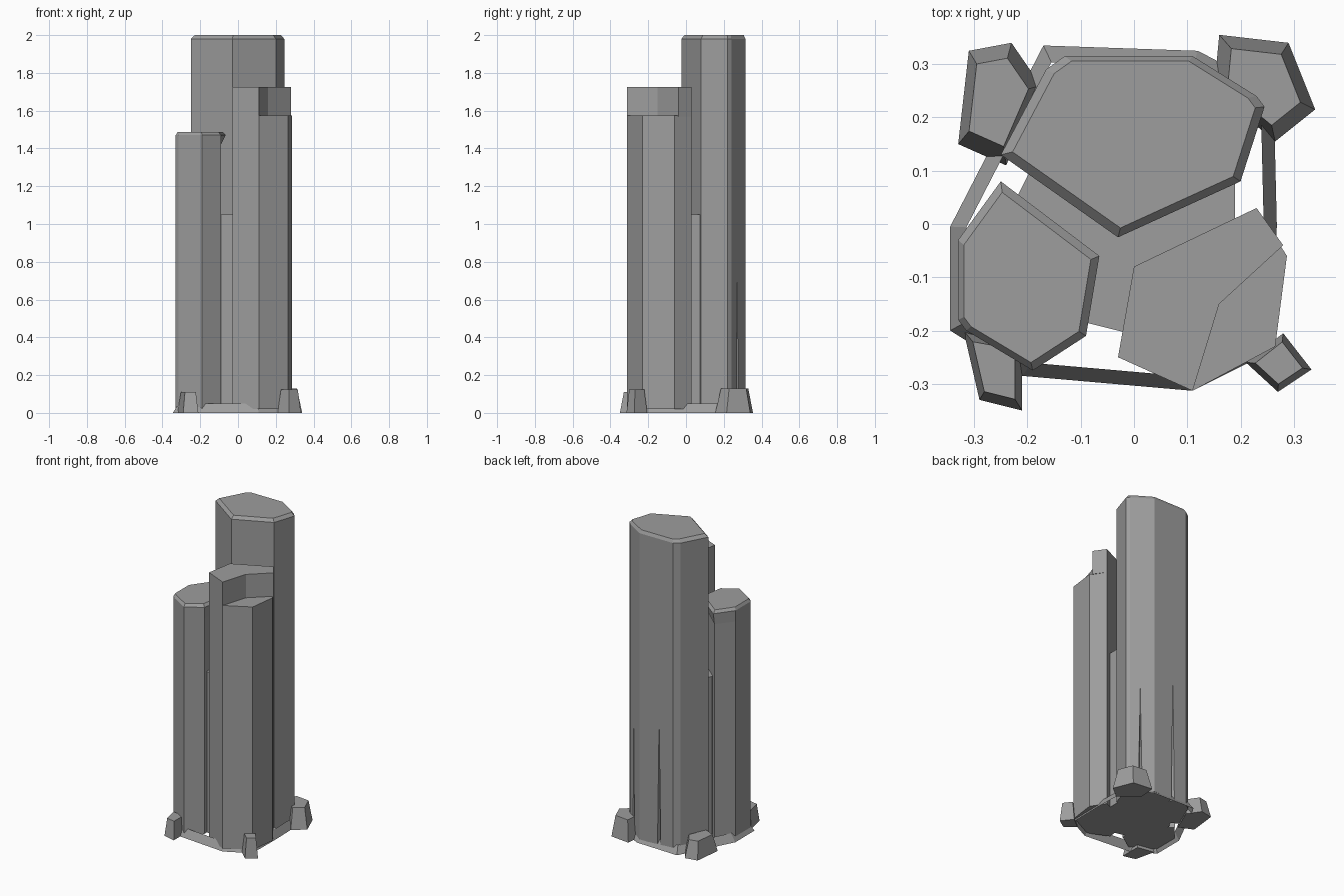
import bpy
import bmesh
from mathutils import Vector

cube = bpy.data.objects.get("Cube")
if cube:
    bpy.data.objects.remove(cube, do_unlink=True)

stone = bpy.data.materials.new("grey_stone")
stone.use_nodes = True
stone.diffuse_color = (0.34, 0.34, 0.34, 1)
stone.node_tree.nodes["Principled BSDF"].inputs["Base Color"].default_value = (0.34, 0.34, 0.34, 1)


def scaled(outline, factor):
    """Shrink or grow an outline about its middle."""
    mid = sum((Vector(p) for p in outline), Vector((0, 0))) / len(outline)
    return [mid + (Vector(p) - mid) * factor for p in outline]


def loft(name, layers, caps=True):
    """Join stacked outlines, given as (outline, height), into one mesh."""
    bm = bmesh.new()
    rings = [[bm.verts.new((p[0], p[1], z)) for p in outline] for outline, z in layers]
    n = len(rings[0])
    for low, high in zip(rings, rings[1:]):
        for i in range(n):
            j = (i + 1) % n
            bm.faces.new((low[i], low[j], high[j], high[i]))
    if caps:
        bm.faces.new(rings[0])
        bm.faces.new(rings[-1])
    bmesh.ops.recalc_face_normals(bm, faces=bm.faces)
    mesh = bpy.data.meshes.new(name)
    bm.to_mesh(mesh)
    bm.free()
    mesh.materials.append(stone)
    obj = bpy.data.objects.new(name, mesh)
    bpy.context.collection.objects.link(obj)
    return obj


# Tall back column with a chamfered top
tall = [(-0.25, 0.13), (-0.03, -0.025), (0.2, 0.08), (0.245, 0.22), (0.23, 0.24),
        (0.11, 0.315), (-0.13, 0.315), (-0.165, 0.29)]
tall_column = loft("tall_column", [(tall, 0.02), (tall, 1.98), (scaled(tall, 0.92), 2)])

# Narrow cracks that taper upwards in the back of the tall column
for i, (centre, along, inward) in enumerate([
        ((-0.03, 0.315), (1, 0), (0, -1)),
        ((0.18, 0.271), (0.85, -0.53), (-0.53, -0.85))]):
    c, a, d = Vector(centre), Vector(along), Vector(inward)
    wedge = [c - a * 0.018 - d * 0.02, c + a * 0.018 - d * 0.02, c + d * 0.04]
    tip = [c - d * 0.02 + (p - c) * 0.02 for p in wedge]
    cutter = loft(f"crack_cutter_{i + 1}", [(wedge, -0.02), (tip, 1.25 - 0.2 * i)])
    cutter.hide_render = True
    cutter.hide_viewport = True
    cutter.display_type = 'WIRE'
    cut = tall_column.modifiers.new("crack", 'BOOLEAN')
    cut.operation = 'DIFFERENCE'
    cut.solver = 'EXACT'
    cut.object = cutter

# Short column on the right, flaring slightly at its top
short_foot = [(-0.33, -0.03), (-0.25, 0.07), (-0.1, -0.06), (-0.09, -0.21),
              (-0.19, -0.275), (-0.315, -0.2), (-0.33, -0.18)]
short_top = [(-0.33, -0.03), (-0.25, 0.08), (-0.065, -0.06), (-0.09, -0.21),
             (-0.19, -0.275), (-0.315, -0.2), (-0.33, -0.18)]
loft("short_column", [(short_foot, 0.02), (short_foot, 1.4), (short_top, 1.47),
                      (scaled(short_top, 0.9), 1.487)])

# Middle column with a broken corner at its top
back_side = [(0.23, 0.03), (0.0, -0.08), (-0.03, -0.25), (0.11, -0.313)]
middle = back_side + [(0.265, -0.23), (0.287, -0.06)]
chipped = back_side + [(0.16, -0.15), (0.28, -0.04)]
loft("middle_column", [(middle, 0.02), (middle, 1.575)])
loft("middle_column_top", [(chipped, 1.57), (chipped, 1.725)])

# Low core between the columns
core = [(-0.22, 0.05), (-0.09, -0.185), (-0.01, -0.205), (0.19, -0.03),
        (0.19, 0.1), (-0.18, 0.13)]
loft("core_column", [(core, 0.02), (core, 1.05)])

# Open sloping skirt around the foot
skirt = [(-0.345, -0.005), (-0.345, -0.2), (-0.21, -0.285), (0.11, -0.313),
         (0.265, -0.235), (0.268, 0.0), (0.262, 0.25), (0.12, 0.325),
         (-0.17, 0.335)]
loft("base_skirt", [(skirt, 0), (scaled(skirt, 0.91), 0.05)], caps=False)

# Loose rocks around the foot
rocks = {
    "rock_back_right": ([(-0.33, 0.15), (-0.24, 0.11), (-0.175, 0.26),
                         (-0.23, 0.34), (-0.31, 0.325)], 0.11),
    "rock_back_left": ([(0.16, 0.355), (0.29, 0.34), (0.34, 0.215),
                        (0.265, 0.155), (0.15, 0.25)], 0.13),
    "rock_front_left": ([(0.21, -0.26), (0.28, -0.205), (0.333, -0.273),
                         (0.27, -0.315)], 0.125),
    "rock_front_right": ([(-0.32, -0.2), (-0.29, -0.33), (-0.21, -0.35),
                          (-0.21, -0.22)], 0.11),
}
for name, (outline, height) in rocks.items():
    loft(name, [(outline, 0), (scaled(outline, 0.72), height)])
